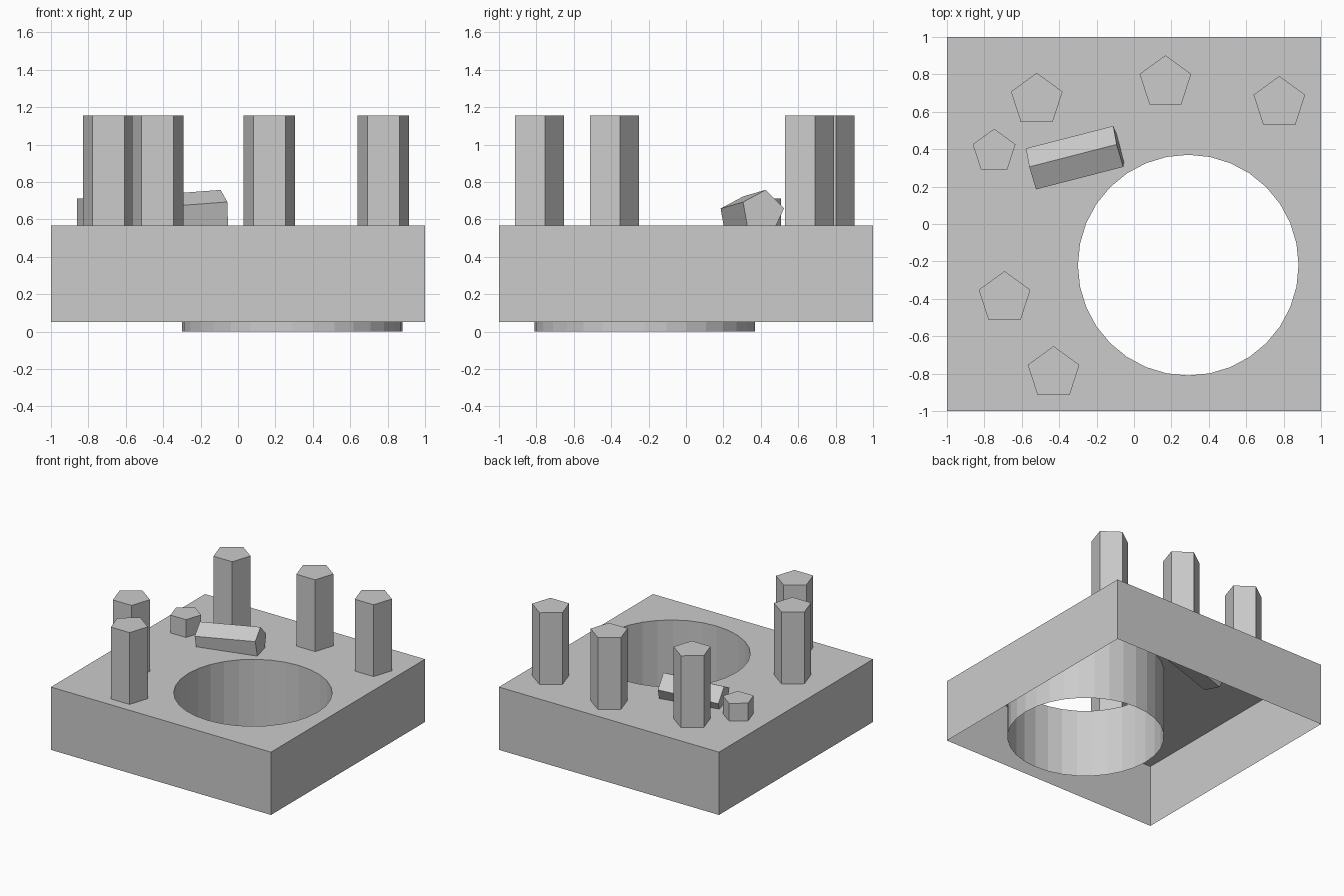
import bpy, bmesh, math
from mathutils import Vector, Matrix

if "Cube" in bpy.data.objects:
    bpy.data.objects.remove(bpy.data.objects["Cube"])

TOP, BASE, PILLAR_TOP = 0.566, 0.05, 1.156
HOLE, HOLE_R = (0.29, -0.22), 0.59


def finish(name, bm):
    mesh = bpy.data.meshes.new(name)
    bm.to_mesh(mesh)
    bm.free()
    obj = bpy.data.objects.new(name, mesh)
    bpy.context.collection.objects.link(obj)
    return obj


def loop(bm, pts):
    vs = [bm.verts.new(p) for p in pts]
    return [bm.edges.new((vs[i], vs[(i + 1) % len(vs)])) for i in range(len(vs))]


def drop(bm, edges, dz):
    ret = bmesh.ops.extrude_edge_only(bm, edges=edges)
    bmesh.ops.translate(bm, vec=(0, 0, dz),
                        verts=[v for v in ret["geom"] if isinstance(v, bmesh.types.BMVert)])


def hole_points(z):
    return [(HOLE[0] + HOLE_R * math.cos(math.tau * i / 32),
             HOLE[1] + HOLE_R * math.sin(math.tau * i / 32), z) for i in range(32)]


def pentagon_prism(name, start, axis, apex, r):
    """Five-sided prism from start along axis, one corner towards apex."""
    a = axis.normalized()
    u = (apex - a * apex.dot(a)).normalized()
    w = a.cross(u)
    rot = Matrix((u, w, a)).transposed().to_4x4()
    bm = bmesh.new()
    bmesh.ops.create_cone(bm, cap_ends=True, segments=5, radius1=r, radius2=r, depth=axis.length)
    # turn so that one corner lies on the local x axis
    tip = bm.verts[:][0].co
    spin = Matrix.Rotation(-math.atan2(tip.y, tip.x), 4, 'Z')
    bm.transform(Matrix.Translation(start + axis / 2) @ rot @ spin)
    return finish(name, bm)


# Plinth: thin shell, open below, with a round hole in the top
bm = bmesh.new()
square = loop(bm, [(-1, -1, TOP), (1, -1, TOP), (1, 1, TOP), (-1, 1, TOP)])
circle = loop(bm, hole_points(TOP))
bmesh.ops.triangle_fill(bm, use_beauty=True, edges=square + circle, normal=(0, 0, 1))
drop(bm, square, BASE - TOP)
bmesh.ops.recalc_face_normals(bm, faces=bm.faces[:])
finish("plinth", bm)

# Well lining: open tube running down past the plinth
bm = bmesh.new()
drop(bm, loop(bm, hole_points(TOP)), -TOP)
for f in bm.faces:
    c = f.calc_center_median()
    f.normal_update()
    if f.normal.dot(Vector((HOLE[0], HOLE[1], c.z)) - c) < 0:
        f.normal_flip()
finish("well_lining", bm)

# Standing pillars
Y = Vector((0, 1, 0))
for i, (x, y) in enumerate([(-0.52, 0.663), (0.168, 0.757), (0.777, 0.646),
                            (-0.692, -0.397), (-0.43, -0.798)]):
    pentagon_prism(f"pillar_{i + 1}", Vector((x, y, TOP)),
                   Vector((0, 0, PILLAR_TOP - TOP)), Y, 0.145)

# Broken stump and the fallen piece beside it
pentagon_prism("stump", Vector((-0.748, 0.389, TOP)), Vector((0, 0, 0.146)), Y, 0.12)
pentagon_prism("fallen_pillar", Vector((-0.547, 0.29, 0.604)),
               Vector((0.467, 0.12, 0.035)), Vector((-0.02, 0.014, 0.12)), 0.12)
